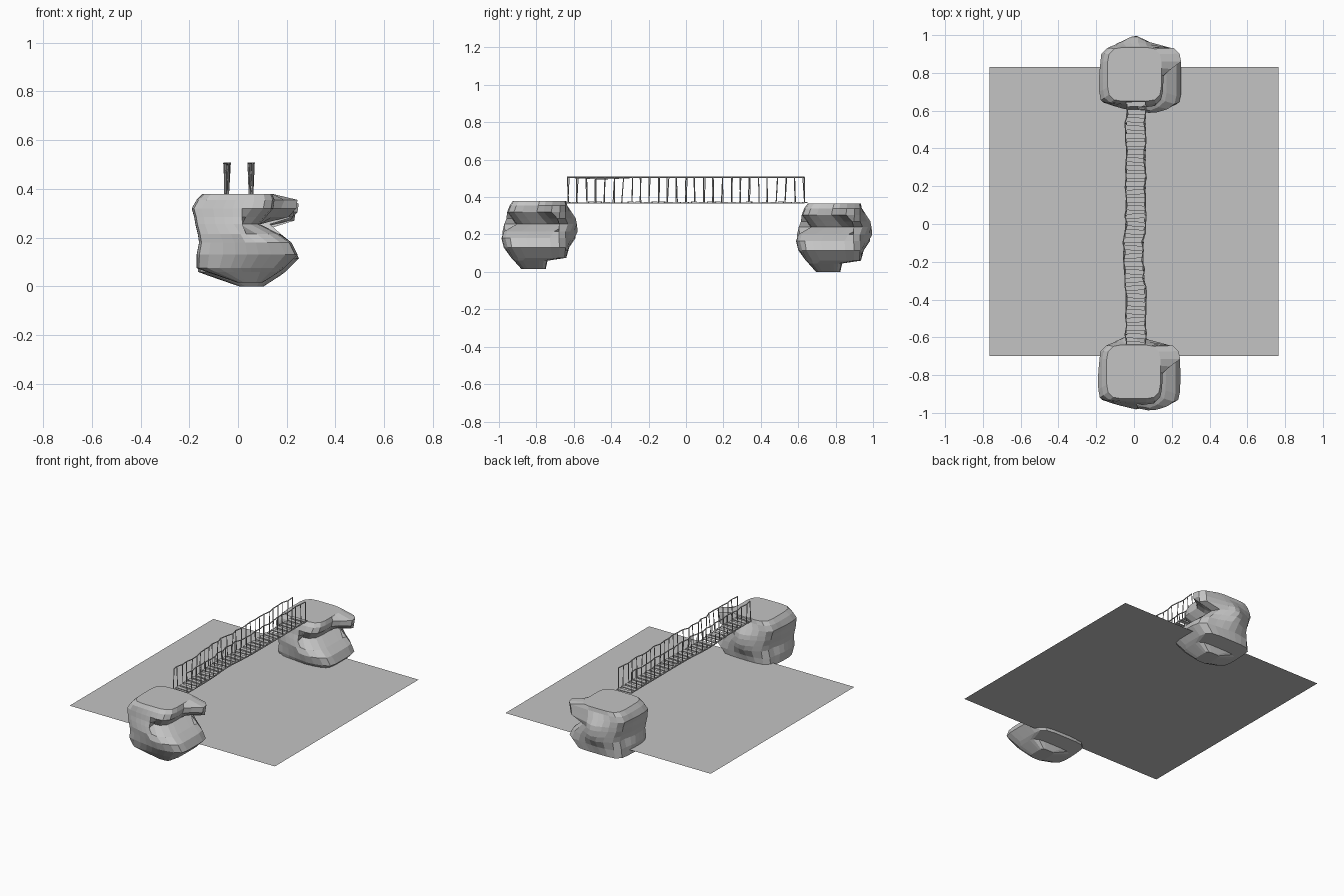
import bpy, bmesh, math, random
from mathutils import Vector

if "Cube" in bpy.data.objects:
    bpy.data.objects.remove(bpy.data.objects["Cube"])

random.seed(4)


def material(name, c):
    m = bpy.data.materials.new(name)
    m.diffuse_color = (*c, 1)
    m.use_nodes = True
    m.node_tree.nodes["Principled BSDF"].inputs["Base Color"].default_value = m.diffuse_color
    return m


GREY = material("plain grey", (0.55, 0.55, 0.55))


def finish(name, bm):
    me = bpy.data.meshes.new(name)
    bmesh.ops.recalc_face_normals(bm, faces=bm.faces)
    bm.to_mesh(me)
    bm.free()
    me.materials.append(GREY)
    ob = bpy.data.objects.new(name, me)
    bpy.context.collection.objects.link(ob)
    return ob


def bar(bm, p, q, r, sides=5):
    """Thin round bar between two points."""
    p, q = Vector(p), Vector(q)
    rot = (q - p).to_track_quat('Z', 'Y')
    rings = []
    for c in (p, q):
        rings.append([bm.verts.new(c + rot @ Vector((r * math.cos(a), r * math.sin(a), 0)))
                      for a in (2 * math.pi * i / sides for i in range(sides))])
    for i in range(sides):
        j = (i + 1) % sides
        bm.faces.new((rings[0][i], rings[0][j], rings[1][j], rings[1][i]))
    bm.faces.new(rings[0][::-1])
    bm.faces.new(rings[1])


def bump(v, centre, half):
    return max(0.0, 1 - abs(v - centre) / half)


# Rock: stacked rounded-box rings (z, x min, x max, y min, y max)
RINGS = [
    (0.015, 0.00, 0.10, -0.88, -0.75),
    (0.060, -0.13, 0.17, -0.92, -0.74),
    (0.075, -0.17, 0.19, -0.935, -0.64),
    (0.130, -0.17, 0.245, -0.975, -0.635),
    (0.180, -0.16, 0.22, -0.99, -0.635),
    (0.215, -0.165, 0.185, -1.00, -0.635),
    (0.255, -0.175, 0.14, -0.985, -0.635),
    (0.285, -0.18, 0.14, -0.97, -0.635),
    (0.320, -0.19, 0.145, -0.96, -0.635),
    (0.355, -0.17, 0.15, -0.945, -0.635),
    (0.380, -0.145, 0.14, -0.925, -0.64),
]


def rock_point(ring, a):
    z, x0, x1, y0, y1 = ring
    c, s = math.cos(a), math.sin(a)
    k = (abs(c) ** 5 + abs(s) ** 5) ** -0.2
    x = (x0 + x1) / 2 + c * k * (x1 - x0) / 2
    y = (y0 + y1) / 2 + s * k * (y1 - y0) / 2
    # front bulges most right of centre
    if y < -0.93:
        y = -0.93 + (y + 0.93) * max(0.2, 1 - abs(x - 0.09) / 0.3)
    # nose at the upper rear right
    if x > 0.08 and y > -0.77 and 0.28 < z < 0.37:
        x += 0.095 * min(1, bump(y, -0.68, 0.10) * 1.7)
    # notch below the nose, on the front right
    if x > 0.02 and y < -0.72 and 0.2 < z < 0.31:
        d = bump(z, 0.255, 0.06)
        x -= 0.05 * d
        y += 0.07 * d
    # dents in the left and rear sides
    if x < -0.12:
        x += 0.025 * bump(y, -0.72, 0.08) * bump(z, 0.2, 0.16)
    # spike on the rear
    if y > -0.67:
        y += 0.06 * bump(x, 0.0, 0.13) * min(1, bump(z, 0.235, 0.12) * 1.5)
    return x, y, z


def rock(name, offset):
    bm = bmesh.new()
    n = 28
    loops = [[bm.verts.new(Vector(rock_point(r, 2 * math.pi * i / n)) + offset)
              for i in range(n)] for r in RINGS]
    for a, b in zip(loops, loops[1:]):
        for i in range(n):
            j = (i + 1) % n
            bm.faces.new((a[i], a[j], b[j], b[i]))
    bm.faces.new(loops[0][::-1])
    bm.faces.new(loops[-1])
    return finish(name, bm)


rock("front_rock", Vector((0, 0, 0)))
rock("rear_rock", Vector((0.005, 1.575, -0.015)))

# Flat sheet of ground or water
bm = bmesh.new()
bm.faces.new([bm.verts.new(v) for v in ((-0.765, -0.70, 0.092), (0.765, -0.70, 0.092),
                                        (0.765, 0.83, 0.092), (-0.765, 0.83, 0.092))])
finish("water_sheet", bm)


# Bridge centre line: slight sideways sway
def centre(y):
    return 0.01 - 0.014 * math.exp(-((y + 0.17) / 0.14) ** 2)


N = 27
YS = [-0.63 + 1.26 * i / (N - 1) for i in range(N)]

# Planks
bm = bmesh.new()
for i in range(31):
    y = -0.635 + 1.27 * i / 30
    x, z = centre(y), 0.371 + random.uniform(-0.003, 0.003)
    w, t, skew = 0.052, 0.003, random.uniform(-0.004, 0.004)
    vs = [bm.verts.new((x + sx * w, y + sy * 0.013 + sx * skew, z + sz * t))
          for sx in (-1, 1) for sy in (-1, 1) for sz in (-1, 1)]
    for f in ((0, 1, 3, 2), (4, 6, 7, 5), (0, 4, 5, 1), (2, 3, 7, 6), (0, 2, 6, 4), (1, 5, 7, 3)):
        bm.faces.new([vs[k] for k in f])
finish("bridge_planks", bm)

# Posts, hand ropes and deck ropes on both sides
for side, name in ((-1, "left"), (1, "right")):
    feet, tops = [], []
    for y in YS:
        x = centre(y) + side * 0.05
        dip = 0.008 * math.exp(-((y + 0.45) / 0.12) ** 2) if side < 0 else 0
        feet.append((x, y + random.uniform(-0.005, 0.005), 0.368))
        tops.append((x + random.uniform(-0.008, 0.008), y + random.uniform(-0.006, 0.006),
                     0.506 - dip))
    bm = bmesh.new()
    for p, q in zip(feet, tops):
        bar(bm, p, q, 0.0028)
    finish(name + "_posts", bm)
    for rope, pts in (("_hand_rope", tops), ("_deck_rope", feet)):
        bm = bmesh.new()
        for p, q in zip(pts, pts[1:]):
            bar(bm, p, q, 0.0035)
        finish(name + rope, bm)
